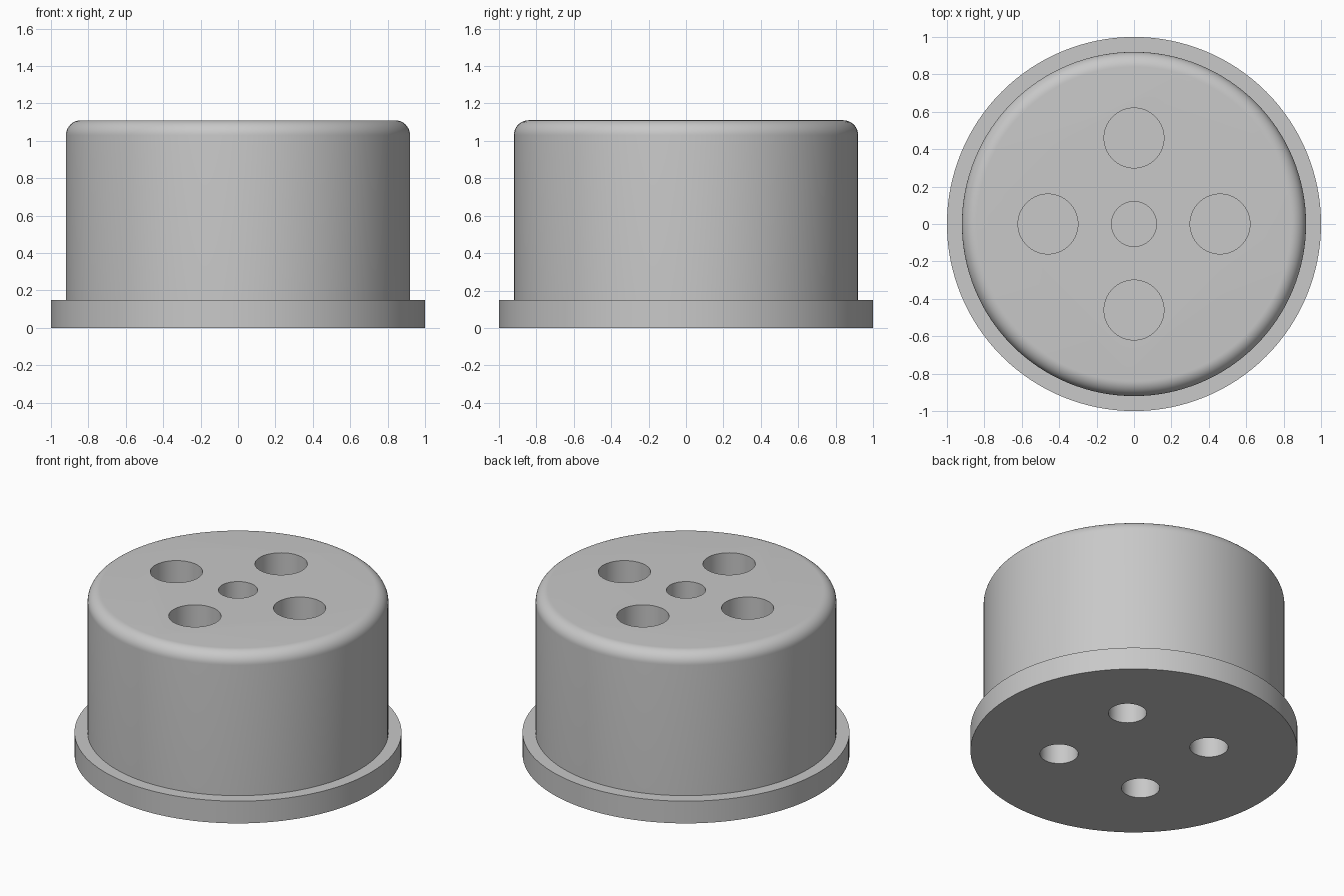
import bpy
import bmesh
import math

cube = bpy.data.objects.get("Cube")
if cube:
    bpy.data.objects.remove(cube, do_unlink=True)

GREY = (0.58, 0.58, 0.58, 1)
SEGMENTS = 128
HEIGHT = 1.11
BODY_R = 0.92
FILLET = 0.08
FLANGE_H = 0.15
HOLE_RING = 0.46

grey = bpy.data.materials.new("plain grey")
grey.use_nodes = True
grey.diffuse_color = GREY
grey.node_tree.nodes["Principled BSDF"].inputs["Base Color"].default_value = GREY


def lathe(name, profile):
    """Revolve a radius/height profile around the z axis."""
    bm = bmesh.new()
    verts = [bm.verts.new((r, 0, z)) for r, z in profile]
    edges = [bm.edges.new(pair) for pair in zip(verts, verts[1:])]
    bmesh.ops.spin(bm, geom=verts + edges, cent=(0, 0, 0), axis=(0, 0, 1),
                   angle=math.tau, steps=SEGMENTS, use_duplicate=False)
    bmesh.ops.remove_doubles(bm, verts=bm.verts, dist=0.0001)
    # Close the flat top and bottom with single faces
    bmesh.ops.holes_fill(bm, edges=[e for e in bm.edges if e.is_boundary], sides=0)
    bmesh.ops.recalc_face_normals(bm, faces=bm.faces)
    mesh = bpy.data.meshes.new(name)
    bm.to_mesh(mesh)
    bm.free()
    obj = bpy.data.objects.new(name, mesh)
    bpy.context.collection.objects.link(obj)
    return obj


def drill(target, x, y, radius, low, high):
    """Cut a blind round hole into the target."""
    bpy.ops.mesh.primitive_cylinder_add(vertices=64, radius=radius, depth=high - low,
                                        location=(x, y, (low + high) / 2))
    cutter = bpy.context.object
    cutter.name = "hole_cutter"
    cutter.hide_render = True
    cutter.data.materials.append(grey)
    bpy.context.view_layer.objects.active = target
    mod = target.modifiers.new("hole", 'BOOLEAN')
    mod.operation = 'DIFFERENCE'
    mod.solver = 'EXACT'
    mod.object = cutter
    bpy.ops.object.modifier_apply(modifier=mod.name)
    bpy.data.objects.remove(cutter, do_unlink=True)


# Flanged drum with a rounded top edge
profile = [(1, 0), (1, FLANGE_H), (BODY_R, FLANGE_H)]
for i in range(13):
    a = math.pi / 2 * i / 12
    profile.append((BODY_R - FILLET + FILLET * math.cos(a),
                    HEIGHT - FILLET + FILLET * math.sin(a)))
body = lathe("flanged_body", profile)
body.data.materials.append(grey)

# Centre hole, four large top holes, four smaller diagonal holes underneath
drill(body, 0, 0, 0.12, 0.6, HEIGHT + 0.1)
for i in range(4):
    a = i * math.pi / 2
    drill(body, HOLE_RING * math.cos(a), HOLE_RING * math.sin(a),
          0.16, 0.6, HEIGHT + 0.1)
    a += math.pi / 4
    drill(body, HOLE_RING * math.cos(a), HOLE_RING * math.sin(a),
          0.117, -0.1, 0.5)

# Smooth walls with crisp rims
bpy.ops.object.select_all(action='DESELECT')
body.select_set(True)
bpy.context.view_layer.objects.active = body
bpy.ops.object.shade_smooth_by_angle(angle=math.radians(30))
